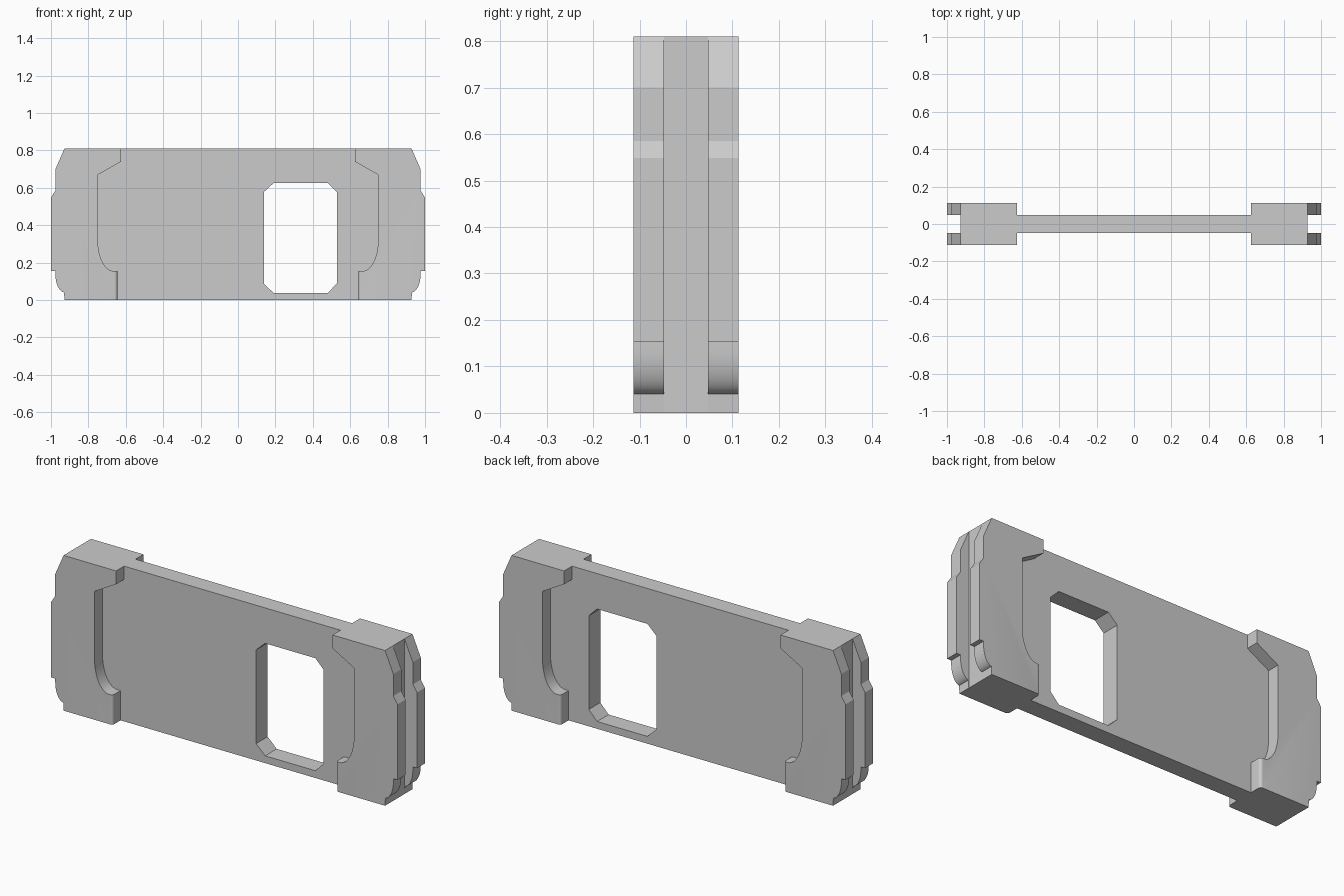
import bpy, bmesh
from math import sin, cos, pi

if "Cube" in bpy.data.objects:
    bpy.data.objects.remove(bpy.data.objects["Cube"])

HEIGHT = 0.81
WEB = 0.0475      # half thickness of the central plate
DEPTH = 0.113     # half thickness at the ends
END = 0.928       # half length of the central plate


def arc(cx, cz, rx, rz, a0, a1, n=10):
    """Points on an elliptical arc, angles in units of pi."""
    steps = [pi * (a0 + (a1 - a0) * i / n) for i in range(n + 1)]
    return [(cx + rx * cos(a), cz + rz * sin(a)) for a in steps]


def extrude_profile(name, loops, y0, y1, rounded=None):
    """Fill x/z outlines (later ones are holes) and extrude along y."""
    bm = bmesh.new()
    for pts in loops:
        vs = [bm.verts.new((x, y0, z)) for x, z in pts]
        for a, b in zip(vs, vs[1:] + vs[:1]):
            bm.edges.new((a, b))
    if len(loops) == 1:
        faces = [bm.faces.new(list(bm.verts))]
    else:
        fill = bmesh.ops.triangle_fill(bm, edges=bm.edges[:], use_beauty=True)
        faces = [g for g in fill["geom"] if isinstance(g, bmesh.types.BMFace)]
    ext = bmesh.ops.extrude_face_region(bm, geom=faces, use_keep_orig=True)
    moved = [g for g in ext["geom"] if isinstance(g, bmesh.types.BMVert)]
    bmesh.ops.translate(bm, verts=moved, vec=(0, y1 - y0, 0))
    bmesh.ops.recalc_face_normals(bm, faces=bm.faces[:])
    if rounded:
        edges = [e for e in bm.edges if all(rounded(v.co) for v in e.verts)]
        bmesh.ops.bevel(bm, geom=edges, offset=0.015, segments=5,
                        profile=0.5, affect='EDGES')
    mesh = bpy.data.meshes.new(name)
    bm.to_mesh(mesh)
    bm.free()
    obj = bpy.data.objects.new(name, mesh)
    bpy.context.collection.objects.link(obj)
    bpy.context.view_layer.objects.active = obj
    bpy.ops.object.select_all(action='DESELECT')
    obj.select_set(True)
    bpy.ops.object.shade_smooth_by_angle(angle=pi / 8)
    return obj


# Central plate with a chamfered window
plate = [(-END, 0), (END, 0), (END, HEIGHT), (-END, HEIGHT)]
window = [(0.19, 0.038), (0.48, 0.038), (0.528, 0.088), (0.528, 0.577),
          (0.48, 0.625), (0.19, 0.625), (0.138, 0.577), (0.138, 0.088)]
extrude_profile("central_plate", [plate, window], -WEB, WEB)

# End cheek: outer stepped edge going down, inner edge going up
cheek = [(0.625, HEIGHT), (END, HEIGHT), (0.976, 0.70), (0.976, 0.585),
         (1.0, 0.548), (1.0, 0.154), (0.976, 0.154)]
cheek += arc(0.925, 0.135, 0.051, 0.095, 0, -0.47)
cheek += [(END, 0), (0.645, 0), (0.645, 0.155)]
cheek += arc(0.665, 0.315, 0.084, 0.16, -0.5, 0)
cheek += [(0.749, 0.67), (0.625, 0.74)]
end_cheek = extrude_profile(
    "end_cheeks", [cheek], -WEB, -DEPTH,
    rounded=lambda c: abs(c.x - 0.645) < 1e-4 and c.y < -DEPTH + 1e-4)

# Repeat the cheek on both ends and both sides
mirror = end_cheek.modifiers.new("mirror", 'MIRROR')
mirror.use_axis = (True, True, False)
mirror.use_mirror_merge = False
